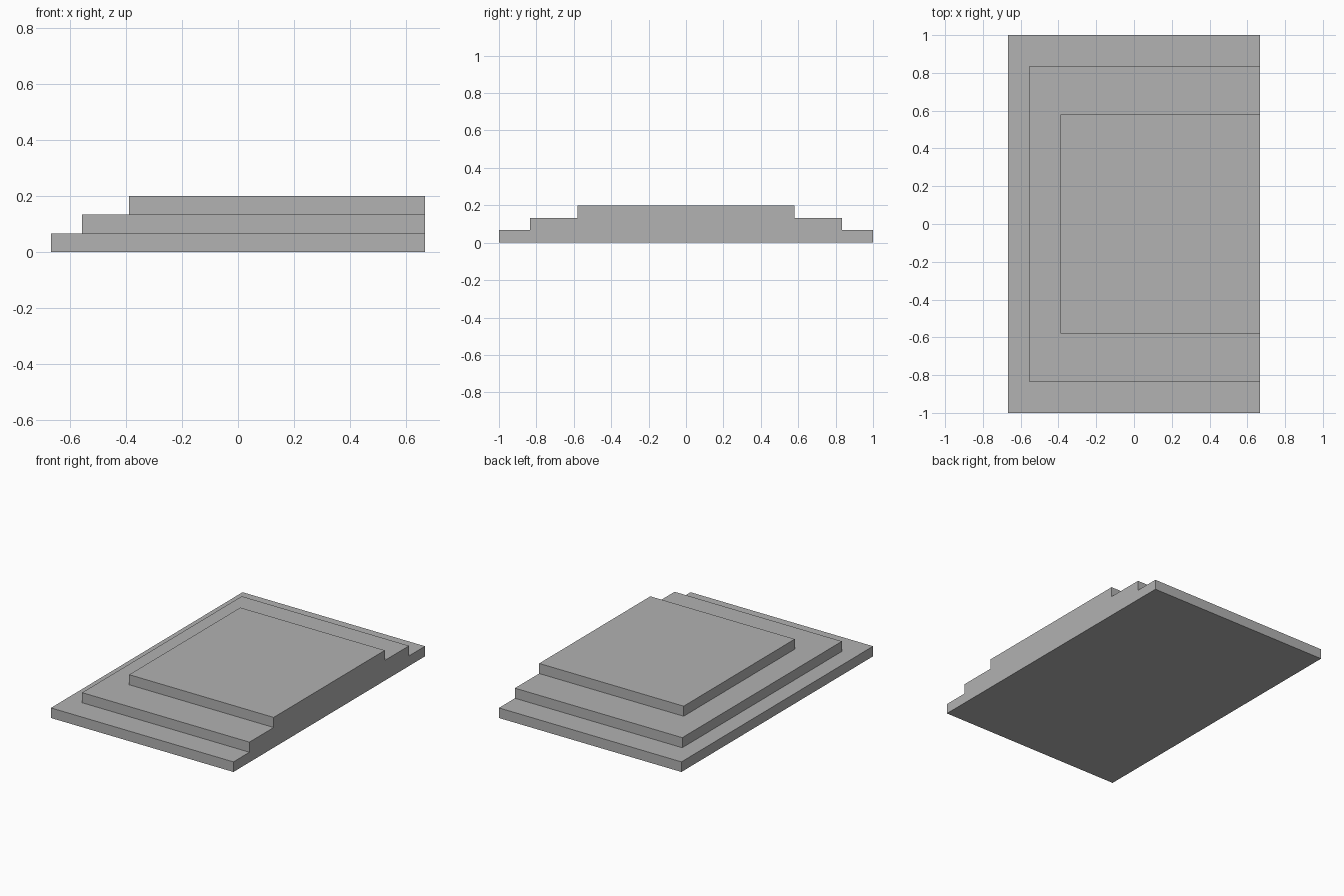
import bpy

if "Cube" in bpy.data.objects:
    bpy.data.objects.remove(bpy.data.objects["Cube"], do_unlink=True)

# Plain stone colour
stone = bpy.data.materials.new("grey stone")
stone.use_nodes = True
colour = (0.445, 0.445, 0.445, 1)
stone.diffuse_color = colour
stone.node_tree.nodes["Principled BSDF"].inputs["Base Color"].default_value = colour

WALL_X = 2 / 3      # all steps end flush on this side
RISE = 0.2 / 3      # height of one step


def step(name, level, left_edge, half_width):
    """One slab of the staircase, flush with the wall side."""
    bpy.ops.mesh.primitive_cube_add(size=1)
    slab = bpy.context.object
    slab.name = slab.data.name = name
    slab.location = ((WALL_X + left_edge) / 2, 0, RISE * (level + 0.5))
    slab.scale = (WALL_X - left_edge, 2 * half_width, RISE)
    bpy.ops.object.transform_apply(location=True, rotation=False, scale=True)
    slab.data.materials.append(stone)


# Three steps, each set back on three sides
step("bottom_step", 0, -WALL_X, 1)
step("middle_step", 1, -0.556, 0.833)
step("top_step", 2, -0.389, 0.58)
